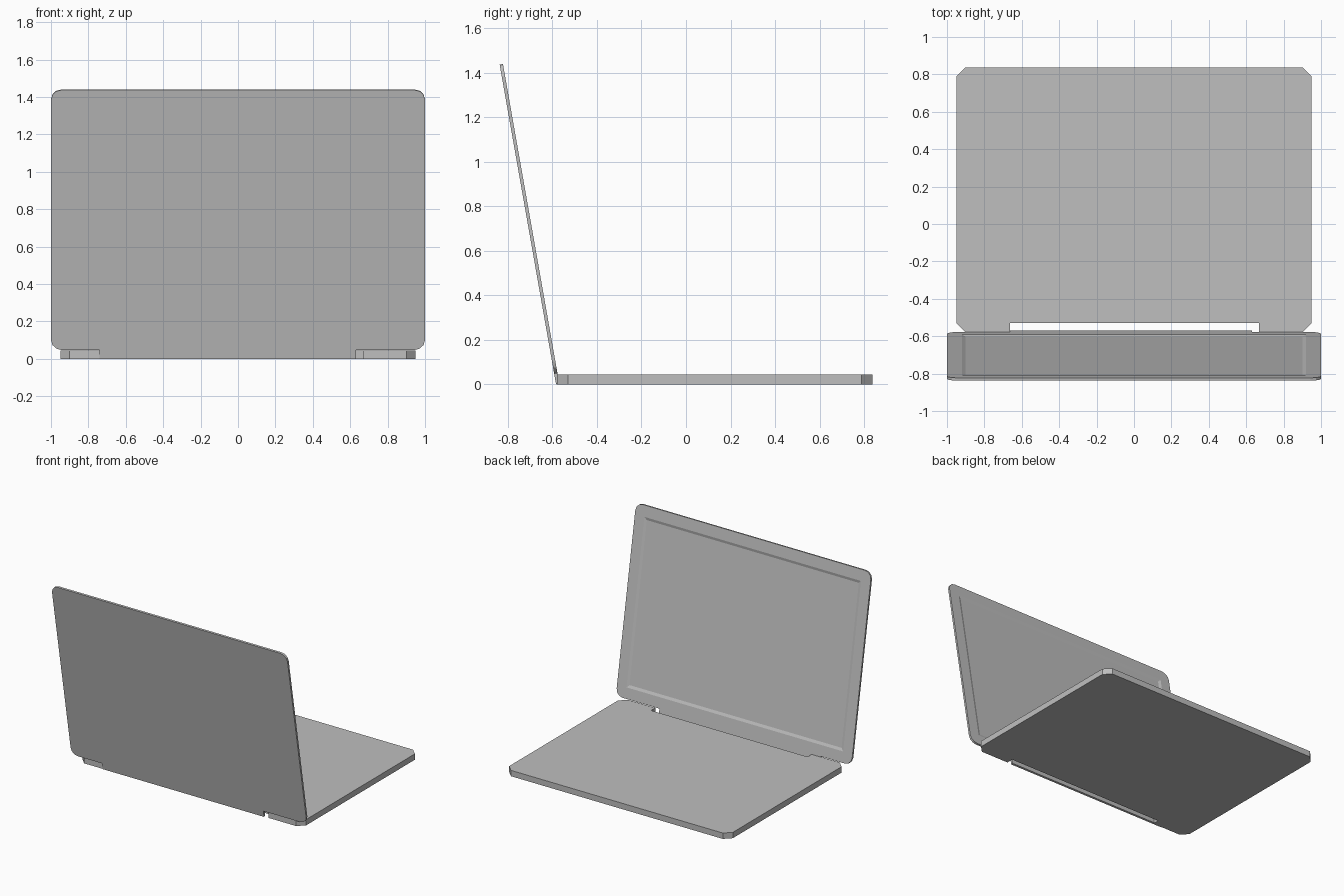
import bpy
import bmesh
from math import cos, sin, pi, radians
from mathutils import Matrix, Vector

if "Cube" in bpy.data.objects:
    bpy.data.objects.remove(bpy.data.objects["Cube"], do_unlink=True)

# One grey shell colour
grey = bpy.data.materials.new("shell_grey")
grey.use_nodes = True
colour = (0.52, 0.52, 0.52, 1)
grey.diffuse_color = colour
bsdf = next(n for n in grey.node_tree.nodes if n.type == 'BSDF_PRINCIPLED')
bsdf.inputs["Base Color"].default_value = colour


def prism(name, outline, direction, top_outline=None):
    """Solid between an outline and a second one (or its copy) moved along direction."""
    bm = bmesh.new()
    lower = [bm.verts.new(p) for p in outline]
    upper = [bm.verts.new(Vector(p) + Vector(direction)) for p in top_outline or outline]
    bm.faces.new(lower)
    bm.faces.new(upper)
    for i in range(len(lower)):
        j = (i + 1) % len(lower)
        bm.faces.new((lower[i], lower[j], upper[j], upper[i]))
    bmesh.ops.recalc_face_normals(bm, faces=bm.faces)
    mesh = bpy.data.meshes.new(name)
    bm.to_mesh(mesh)
    bm.free()
    mesh.materials.append(grey)
    obj = bpy.data.objects.new(name, mesh)
    bpy.context.collection.objects.link(obj)
    return obj


# Keyboard base: chamfered slab with a notch along the hinge edge
w, back, front, c, h = 0.95, -0.58, 0.838, 0.05, 0.045
base_outline = [
    (-0.663, back, 0), (-0.663, -0.528, 0), (0.667, -0.528, 0), (0.667, back, 0),
    (w - c, back, 0), (w, back + c, 0), (w, front - c, 0), (w - c, front, 0),
    (c - w, front, 0), (-w, front - c, 0), (-w, back + c, 0), (c - w, back, 0)]
prism("keyboard_base", base_outline, (0, 0, h))

# Lid: rounded panel with a hinge tab, drawn upright
low, high, radius, thick, steps = 0.048, 1.459, 0.055, 0.015, 3


def corner(x, z, start):
    return [(x + radius * cos(start + pi / 2 * i / steps), 0,
             z + radius * sin(start + pi / 2 * i / steps)) for i in range(steps + 1)]


cx, z0, z1 = 1 - radius, low + radius, high - radius
lid_outline = (corner(cx, z1, 0) + corner(-cx, z1, pi / 2) + corner(-cx, z0, pi)
               + [(-0.74, 0, low), (-0.74, 0, 0), (0.63, 0, 0), (0.63, 0, low)]
               + corner(cx, z0, 1.5 * pi))
lid = prism("screen_lid", lid_outline, (0, thick, 0))


# Screen recess with sloping walls
def rectangle(x, bottom, top, y):
    return [(-x, y, bottom), (x, y, bottom), (x, y, top), (-x, y, top)]


depth = 0.007
cutter = prism("recess_cutter", rectangle(0.9, 0.15, 1.355, thick - depth), (0, 2 * depth, 0),
               rectangle(0.94, 0.11, 1.395, thick - depth))
cutter.hide_render = True
cut = lid.modifiers.new("screen_recess", 'BOOLEAN')
cut.operation = 'DIFFERENCE'
cut.solver = 'EXACT'
cut.object = cutter
bpy.context.view_layer.objects.active = lid
lid.select_set(True)
bpy.ops.object.modifier_apply(modifier=cut.name)
bpy.data.objects.remove(cutter, do_unlink=True)

# Lean the open lid back
lid.data.transform(Matrix.Translation((0, -0.584, 0)) @ Matrix.Rotation(radians(10), 4, 'X'))
